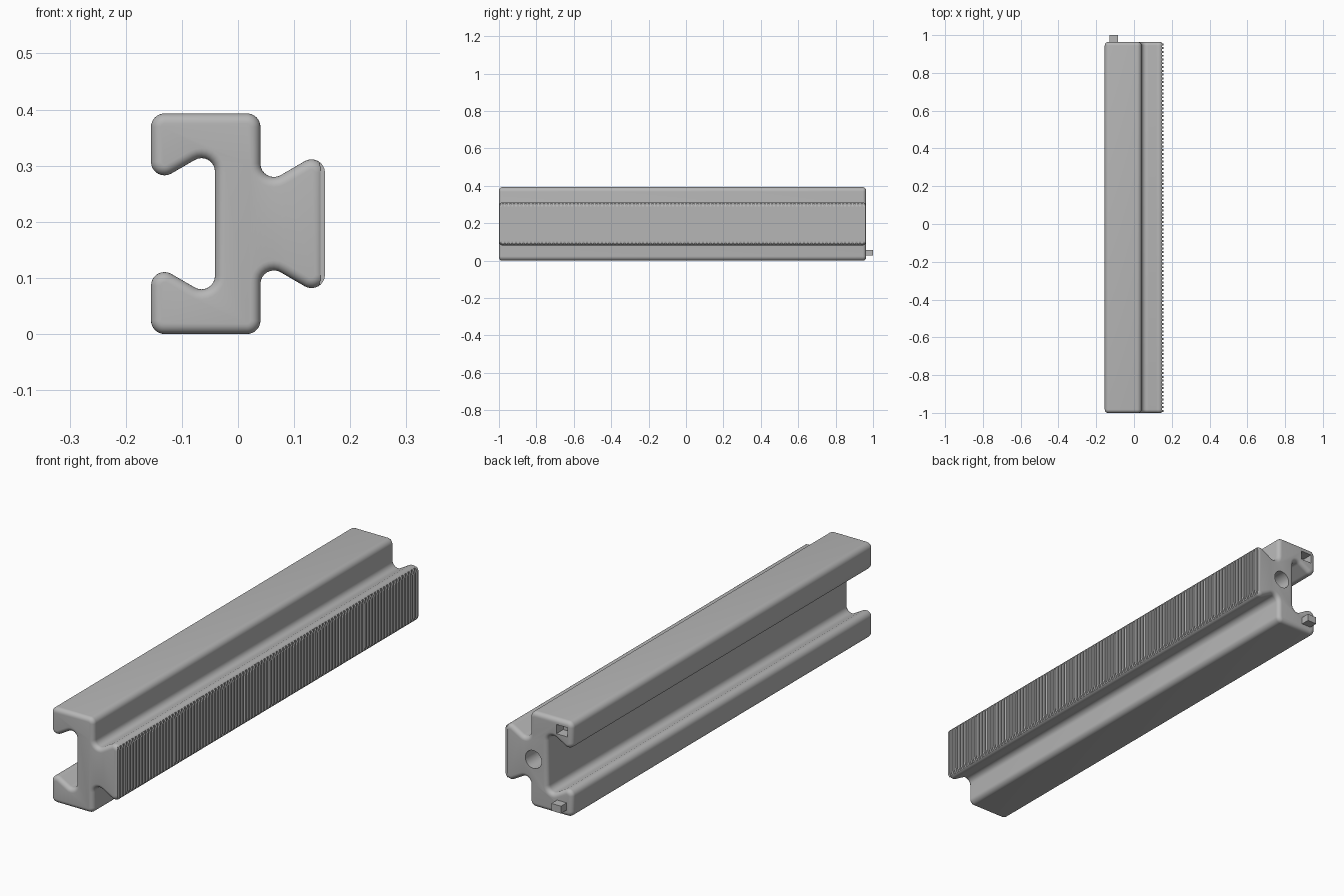
import bpy, bmesh, math
from mathutils import Vector

cube = bpy.data.objects.get("Cube")
if cube:
    bpy.data.objects.remove(cube, do_unlink=True)

HEIGHT = 0.393
FRONT, BACK = -1.0, 0.963
FILLET, EDGE = 0.024, 0.018
RIDGE_BASE, PITCH = 0.147, 0.02

grey = bpy.data.materials.new("plain grey")
grey.use_nodes = True
colour = (0.47, 0.47, 0.47, 1)
grey.diffuse_color = colour
grey.node_tree.nodes["Principled BSDF"].inputs["Base Color"].default_value = colour


def make_object(name, bm):
    bmesh.ops.recalc_face_normals(bm, faces=bm.faces)
    mesh = bpy.data.meshes.new(name)
    bm.to_mesh(mesh)
    bm.free()
    mesh.materials.append(grey)
    obj = bpy.data.objects.new(name, mesh)
    bpy.context.collection.objects.link(obj)
    return obj


def box(name, centre, size):
    bm = bmesh.new()
    bmesh.ops.create_cube(bm, size=1)
    for v in bm.verts:
        v.co = Vector(c + s * k for c, s, k in zip(centre, size, v.co))
    return make_object(name, bm)


def fillet_profile(corners, radius, steps=8):
    """Round every corner; return (point, outward normal) pairs, counter-clockwise."""
    out = []
    for i, p in enumerate(corners):
        a = (corners[i - 1] - p).normalized()
        b = (corners[(i + 1) % len(corners)] - p).normalized()
        half = a.angle(b) / 2
        centre = p + (a + b).normalized() * radius / math.sin(half)
        convex = 1 if (-a).cross(b) > 0 else -1
        start = p + a * radius / math.tan(half) - centre
        end = p + b * radius / math.tan(half) - centre
        sweep = math.atan2(start.cross(end), start.dot(end))
        for k in range(steps + 1):
            t = sweep * k / steps
            d = Vector((start.x * math.cos(t) - start.y * math.sin(t),
                        start.x * math.sin(t) + start.y * math.cos(t)))
            out.append((centre + d, d.normalized() * convex))
    return out


# Cross-section: dovetail tongue on +x, matching slot on -x
upper = [(0.155, 0.329), (0.04, 0.262), (0.04, HEIGHT),
         (-0.155, HEIGHT), (-0.155, 0.265), (-0.041, 0.331)]
lower = [(x, HEIGHT - z) for x, z in reversed(upper)]
profile = fillet_profile([Vector(c) for c in upper + lower], FILLET)

# Rail body: extruded section with rounded rims at both ends
angles = [math.pi / 2 * k / 6 for k in range(7)]
rim = [(EDGE * (1 - math.sin(t)), EDGE * (1 - math.cos(t))) for t in angles]
stations = [(inset, FRONT + depth) for inset, depth in rim]
stations += [(inset, BACK - depth) for inset, depth in reversed(rim)]
bm = bmesh.new()
rings = []
for inset, y in stations:
    points = [p - n * inset for p, n in profile]
    rings.append([bm.verts.new((q.x, y, q.y)) for q in points])
for r0, r1 in zip(rings, rings[1:]):
    for i in range(len(r0)):
        bm.faces.new((r0[i - 1], r0[i], r1[i], r1[i - 1]))
bm.faces.new(rings[0])
bm.faces.new(rings[-1])
# Flatten the tongue face where the ridges sit
cut = bmesh.ops.bisect_plane(bm, geom=bm.verts[:] + bm.edges[:] + bm.faces[:],
                             plane_co=(RIDGE_BASE, 0, 0), plane_no=(1, 0, 0), clear_outer=True)
bmesh.ops.holes_fill(bm, edges=[e for e in cut["geom_cut"] if isinstance(e, bmesh.types.BMEdge)])
rail = make_object("dovetail_rail", bm)

# Holes in the back end: round bore and square socket
bm = bmesh.new()
bmesh.ops.create_cone(bm, cap_ends=True, segments=32, radius1=0.037, radius2=0.037, depth=0.4)
for v in bm.verts:
    v.co = Vector((v.co.x + 0.023, v.co.z + BACK, v.co.y + HEIGHT / 2))
bore = make_object("bore_cutter", bm)
socket = box("socket_cutter", (-0.107, BACK, 0.35), (0.05, 0.09, 0.038))
for cutter in (bore, socket):
    cutter.hide_render = True
    mod = rail.modifiers.new(cutter.name, "BOOLEAN")
    mod.operation, mod.solver, mod.object = "DIFFERENCE", "EXACT", cutter
    bpy.context.view_layer.objects.active = rail
    bpy.ops.object.modifier_apply(modifier=mod.name)
    bpy.data.objects.remove(cutter, do_unlink=True)
bpy.ops.object.select_all(action="DESELECT")
rail.select_set(True)
bpy.ops.object.shade_smooth_by_angle(angle=math.radians(30))

# Ridges across the tongue face, each a thin slice of its rounded cap
cap = [p for p, n in profile if p.x > RIDGE_BASE]
cap.sort(key=lambda p: p.y)
edge_z = max(p.y for p in cap) + 0.002
cap = ([Vector((RIDGE_BASE - 0.002, HEIGHT - edge_z))] + cap
       + [Vector((RIDGE_BASE - 0.002, edge_z))])
bm = bmesh.new()
y = FRONT + 0.006
while y < BACK - 0.015:
    near = [bm.verts.new((p.x, y, p.y)) for p in cap]
    far = [bm.verts.new((p.x, y + PITCH / 2, p.y)) for p in cap]
    bm.faces.new(near)
    bm.faces.new(far)
    for i in range(len(cap)):
        bm.faces.new((near[i - 1], near[i], far[i], far[i - 1]))
    y += PITCH
make_object("tongue_ridges", bm)

# Locating peg on the back end
box("locating_peg", (-0.107, BACK + 0.0085, 0.043), (0.044, 0.057, 0.03))
